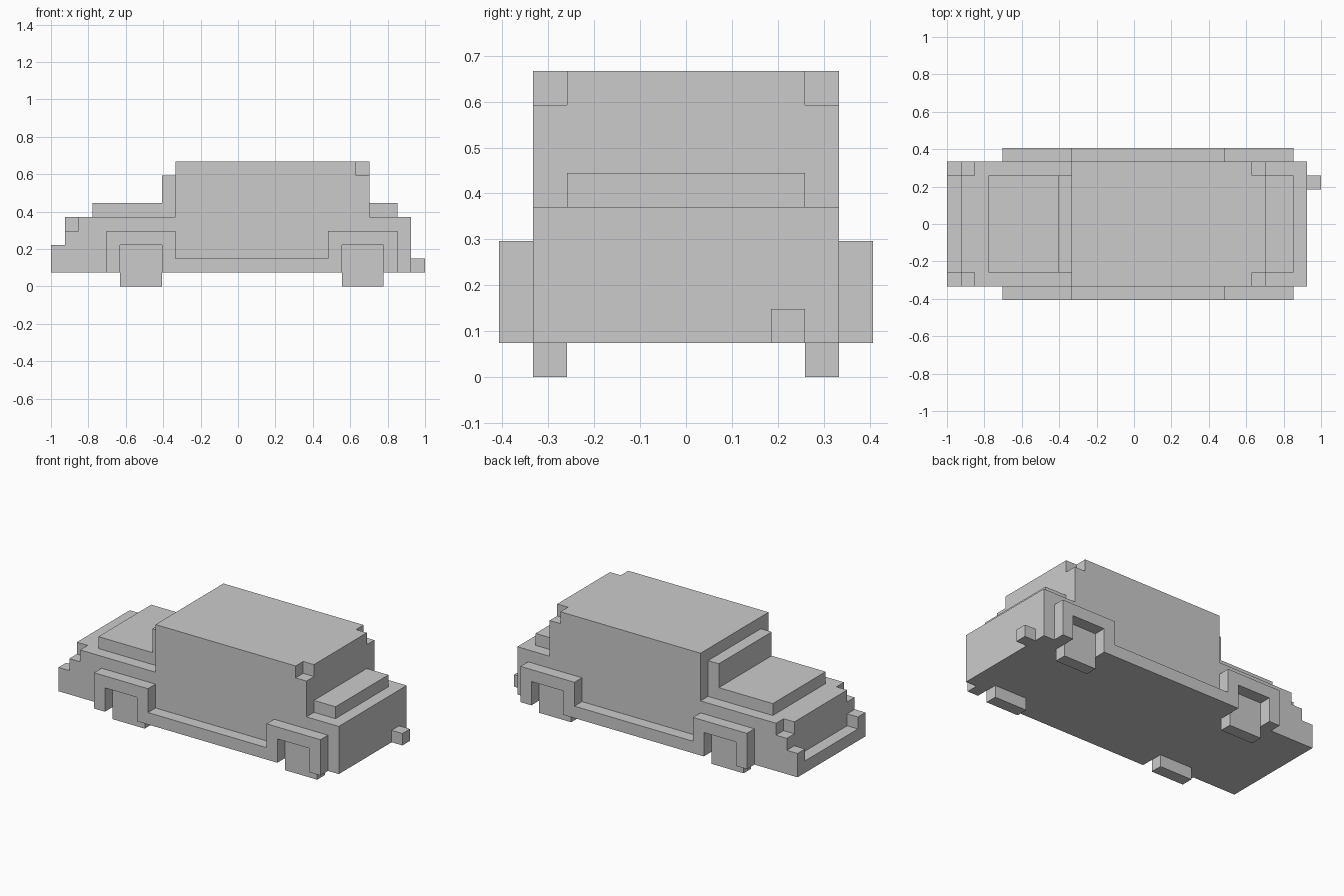
import bpy, bmesh

if "Cube" in bpy.data.objects:
    bpy.data.objects.remove(bpy.data.objects["Cube"])

U = 2 / 27  # size of one block; the car is 27 x 11 x 9 blocks


def extrude_profile(name, profile, y0, y1):
    """Extrude a side profile (x, z in blocks) from y0 to y1 (blocks from centre)."""
    bm = bmesh.new()
    verts = [bm.verts.new((x * U - 1, y0 * U, z * U)) for x, z in profile]
    face = bm.faces.new(verts)
    out = bmesh.ops.extrude_face_region(bm, geom=[face])
    moved = [g for g in out["geom"] if isinstance(g, bmesh.types.BMVert)]
    bmesh.ops.translate(bm, verts=moved, vec=(0, (y1 - y0) * U, 0))
    bmesh.ops.recalc_face_normals(bm, faces=bm.faces)
    mesh = bpy.data.meshes.new(name)
    bm.to_mesh(mesh)
    bm.free()
    obj = bpy.data.objects.new(name, mesh)
    bpy.context.collection.objects.link(obj)
    return obj


def box(name, x0, x1, y0, y1, z0, z1):
    return extrude_profile(name, [(x0, z0), (x1, z0), (x1, z1), (x0, z1)], y0, y1)


# Middle of the body: bumper, hood, windshield, cabin and rear step
core = [(0, 1), (26, 1), (26, 5), (25, 5), (25, 6), (23, 6), (23, 9), (9, 9),
        (9, 8), (8, 8), (8, 6), (3, 6), (3, 5), (1, 5), (1, 2), (0, 2)]
extrude_profile("body_core", core, -3.5, 3.5)

# Body side with raised bumper end and notched corners
side = [(0, 1), (26, 1), (26, 5), (23, 5), (23, 8), (22, 8), (22, 9), (9, 9),
        (9, 5), (2, 5), (2, 4), (1, 4), (1, 3), (0, 3)]

# Fenders with wheel arches, joined by a running board
fender = [(4, 1), (5, 1), (5, 3), (8, 3), (8, 1), (21, 1), (21, 3), (24, 3),
          (24, 1), (25, 1), (25, 4), (20, 4), (20, 2), (9, 2), (9, 4), (4, 4)]

for s, label in ((-1, "right"), (1, "left")):
    extrude_profile(f"body_side_{label}", side, s * 3.5, s * 4.5)
    extrude_profile(f"fenders_{label}", fender, s * 4.5, s * 5.5)
    # Wheels below the body
    for x, end in ((5, "front"), (21, "rear")):
        box(f"wheel_{end}_{label}", x, x + 3, s * 3.5, s * 4.5, 0, 1)

# Exhaust pipe at the back
box("exhaust_pipe", 26, 27, 2.5, 3.5, 1, 2)
